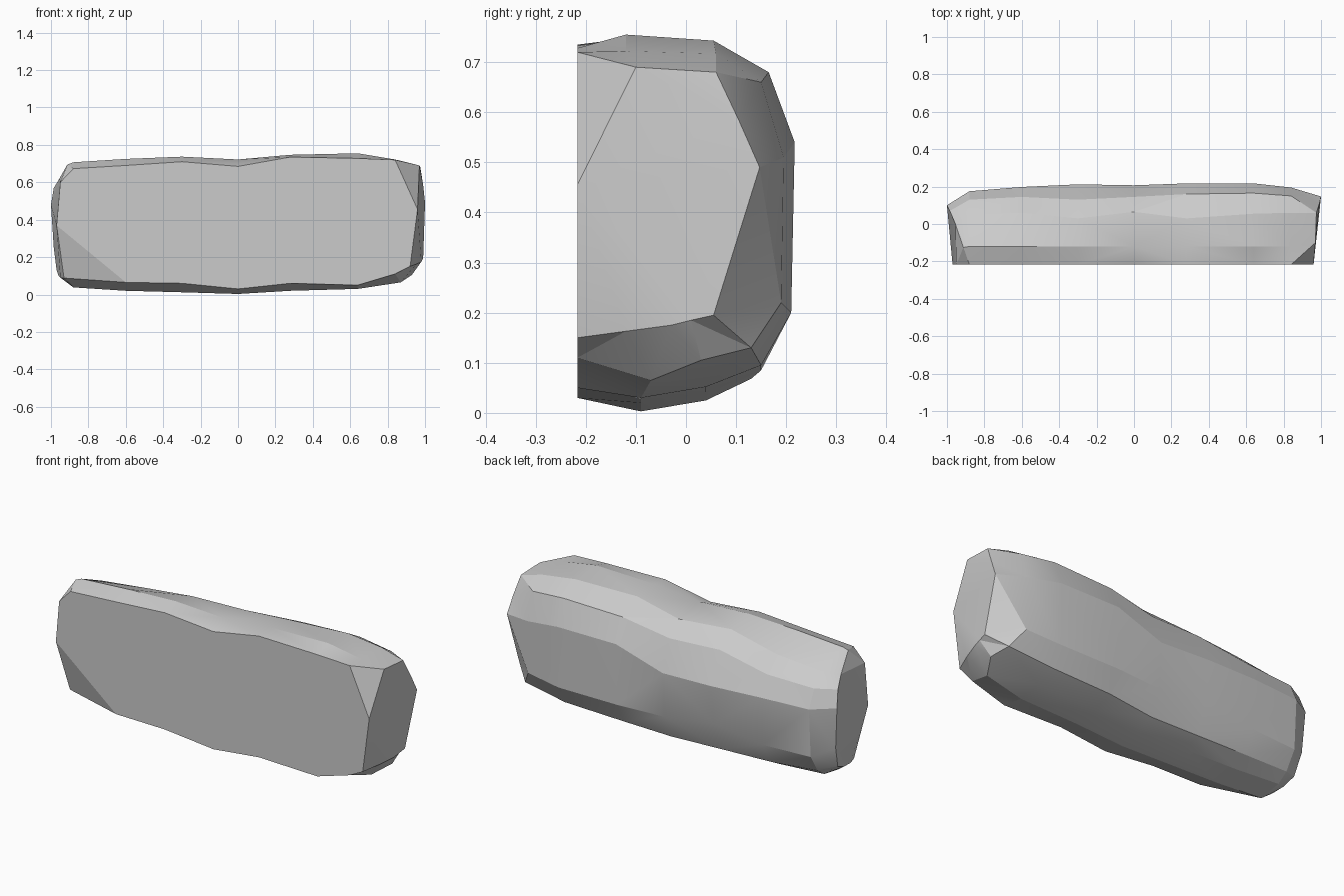
import bpy, bmesh

FRONT = -0.217  # plane of the flat front

# Cross-sections along the length: x, front-top z, top z, top-back y, drop,
# upper-back (y, z), back (y, z), lower-back (y, z), bottom z, front-bottom z
STATIONS = [
    (-0.88, 0.673, 0.707, 0.05, 0.075, 0.13, 0.57, 0.175, 0.47, 0.16, 0.20, 0.038, 0.09),
    (-0.60, 0.69, 0.725, 0.06, 0.065, 0.145, 0.58, 0.198, 0.47, 0.18, 0.20, 0.02, 0.065),
    (-0.30, 0.71, 0.737, 0.03, 0.03, 0.13, 0.63, 0.212, 0.46, 0.185, 0.24, 0.012, 0.06),
    (0.00, 0.685, 0.722, 0.065, 0.025, 0.145, 0.62, 0.207, 0.45, 0.19, 0.20, 0.003, 0.03),
    (0.28, 0.735, 0.747, 0.03, 0.012, 0.16, 0.67, 0.217, 0.54, 0.21, 0.20, 0.02, 0.06),
    (0.64, 0.728, 0.755, 0.055, 0.012, 0.165, 0.68, 0.217, 0.54, 0.21, 0.20, 0.03, 0.05),
    (0.84, 0.72, 0.722, 0.06, 0.005, 0.15, 0.66, 0.195, 0.51, 0.19, 0.22, 0.042, 0.11),
]


def section(x, ft, top, y2, drop, y3, z3, y4, z4, y5, z5, bot, fb):
    return [(x, FRONT, ft), (x, -0.12, top), (x, y2, top - drop), (x, y3, z3),
            (x, y4, z4), (x, y5, z5), (x, y5 - 0.06, bot + 0.065),
            (x, 0.04, bot + 0.022), (x, -0.09, bot), (x, FRONT, fb)]


# Uneven broken ends
LEFT = [(-.95, FRONT, .60), (-.912, -.125, .695), (-.955, 0, .62), (-.985, .07, .57),
        (-1, .10, .48), (-.985, .09, .25), (-.97, .05, .13), (-.96, -.02, .10),
        (-.95, -.09, .09), (-.97, FRONT, .37)]
RIGHT = [(.96, FRONT, .455), (.97, -.10, .69), (.975, .06, .68), (.99, .105, .585),
         (1, .147, .49), (.99, .055, .195), (.985, .01, .185), (.98, -.03, .175),
         (.955, -.12, .163), (.92, FRONT, .15)]

rings = [LEFT] + [section(*s) for s in STATIONS] + [RIGHT]
rings[1][9] = (-0.93, -0.15, 0.088)  # chipped lower left corner
rings[-2][6:9] = [(.90, .13, .13), (.93, .03, .105), (.87, -.07, .065)]  # lower right bevel

bm = bmesh.new()
R = [[bm.verts.new(p) for p in ring] for ring in rings]

# Rounded skin between neighbouring sections
for a, b in zip(R, R[1:]):
    for i in range(9):
        bm.faces.new((a[i], b[i], b[i + 1], a[i + 1]))

# Ends, flat front and chipped corner
bm.faces.new(R[0])
bm.faces.new(R[-1][::-1])
bm.faces.new([r[0] for r in R] + [r[9] for r in R[:1:-1]] + [R[0][9]])
bm.faces.new((R[0][9], R[1][9], R[2][9]))

bmesh.ops.recalc_face_normals(bm, faces=bm.faces[:])
curved = [f for f in bm.faces if len(f.verts) in (4, 10)]
bmesh.ops.triangulate(bm, faces=curved)

mesh = bpy.data.meshes.new("rock_slab")
bm.to_mesh(mesh)
bm.free()
rock = bpy.data.objects.new("rock_slab", mesh)
bpy.context.collection.objects.link(rock)

# Soft facets with crisp broken edges
bpy.context.view_layer.objects.active = rock
rock.select_set(True)
bpy.ops.object.shade_smooth_by_angle(angle=0.3)
